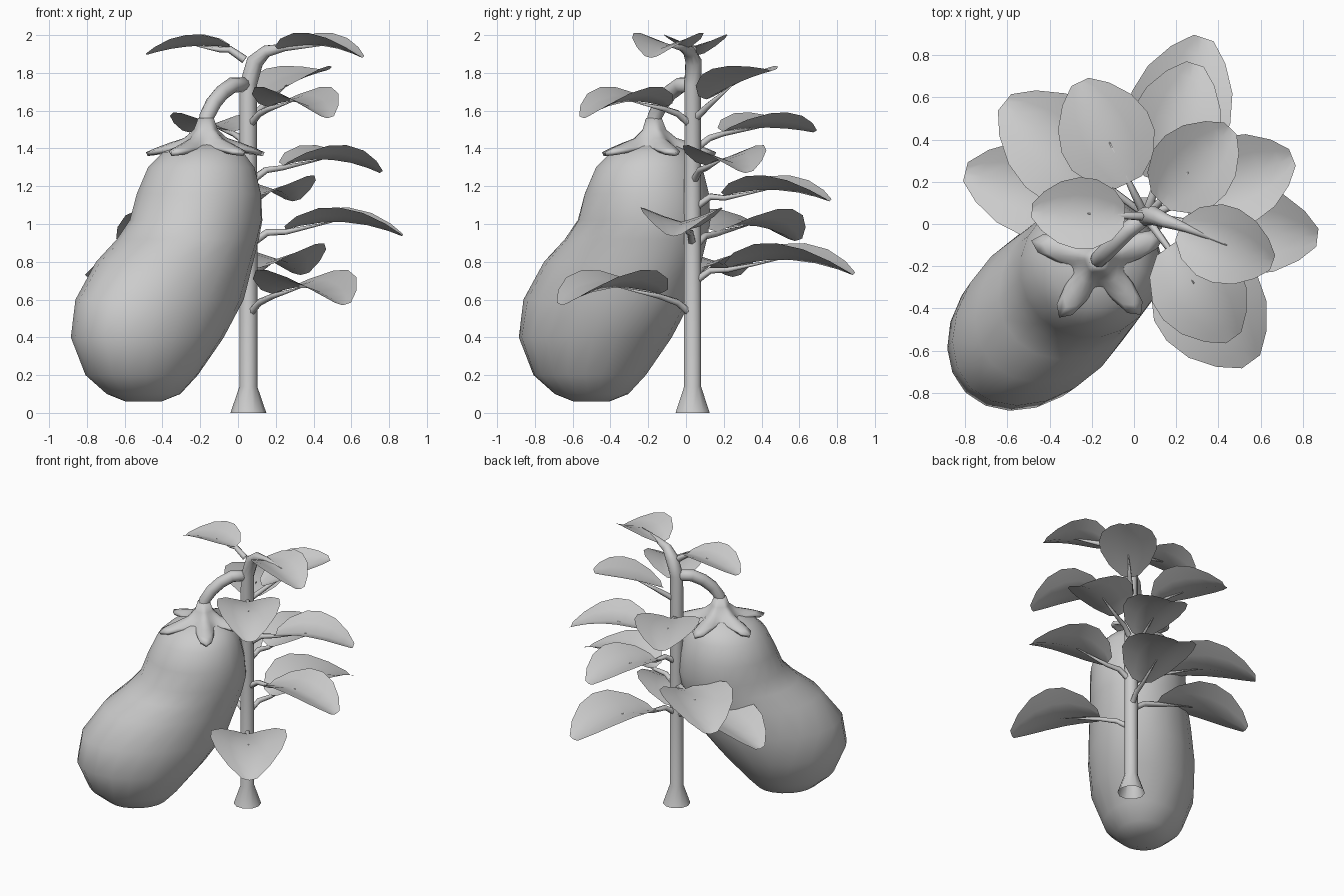
import bpy, bmesh, math
from mathutils import Vector

cube = bpy.data.objects.get("Cube")
if cube:
    bpy.data.objects.remove(cube, do_unlink=True)

grey = bpy.data.materials.new("plain_grey")
grey.use_nodes = True
grey.diffuse_color = (0.6, 0.6, 0.6, 1)
grey.node_tree.nodes["Principled BSDF"].inputs["Base Color"].default_value = (0.6, 0.6, 0.6, 1)

STEM = Vector((0.055, 0.035, 0))


def finish(name, bm, recalc=True):
    if recalc:
        bmesh.ops.recalc_face_normals(bm, faces=bm.faces)
    mesh = bpy.data.meshes.new(name)
    bm.to_mesh(mesh)
    bm.free()
    mesh.materials.append(grey)
    for p in mesh.polygons:
        p.use_smooth = True
    ob = bpy.data.objects.new(name, mesh)
    bpy.context.collection.objects.link(ob)
    return ob


def loft(name, rings, closed=True, cap_start=False, cap_end=False, recalc=True):
    """Skin a list of equal-length point rings."""
    bm = bmesh.new()
    vs = [[bm.verts.new(p) for p in ring] for ring in rings]
    n = len(vs[0])
    for a, b in zip(vs, vs[1:]):
        for i in range(n if closed else n - 1):
            j = (i + 1) % n
            bm.faces.new((a[i], a[j], b[j], b[i]))
    if cap_start:
        bm.faces.new(vs[0])
    if cap_end:
        bm.faces.new(vs[-1])
    return finish(name, bm, recalc)


def tube(name, path, radii, sides=10, cap_end=True):
    """Tapered tube along a path of points."""
    pts = [Vector(p) for p in path]
    rings = []
    u = Vector((1, 0, 0))
    if abs((pts[1] - pts[0]).normalized().x) > 0.9:
        u = Vector((0, 1, 0))
    for i, (p, r) in enumerate(zip(pts, radii)):
        t = (pts[min(i + 1, len(pts) - 1)] - pts[max(i - 1, 0)]).normalized()
        u = (u - t * u.dot(t)).normalized()
        v = t.cross(u)
        angles = [math.tau * k / sides for k in range(sides)]
        rings.append([p + r * (u * math.cos(a) + v * math.sin(a)) for a in angles])
    return loft(name, rings, cap_end=cap_end)


# Main stem, flared and open at the foot, bending over at the top
tube("main_stem",
     [(0.055, 0.035, 0), (0.055, 0.035, 0.14), (0.055, 0.035, 1.0), (0.055, 0.035, 1.74),
      (0.09, 0.04, 1.86), (0.15, 0.015, 1.915), (0.25, -0.02, 1.935), (0.44, -0.1, 1.945)],
     [0.095, 0.047, 0.047, 0.046, 0.045, 0.033, 0.02, 0.003])

# Fruit: horizontal ellipses (height, diagonal offset, long radius, short radius)
SLICES = [(0.06, -0.5, 0.1, 0.09), (0.1, -0.5, 0.21, 0.18), (0.2, -0.51, 0.32, 0.275),
          (0.4, -0.48, 0.45, 0.355), (0.6, -0.415, 0.51, 0.37), (0.8, -0.335, 0.47, 0.355),
          (0.92, -0.265, 0.41, 0.34), (1.02, -0.222, 0.37, 0.335), (1.16, -0.207, 0.335, 0.33),
          (1.3, -0.195, 0.285, 0.285), (1.38, -0.185, 0.215, 0.215), (1.43, -0.17, 0.1, 0.1)]
along = Vector((1, 1, 0)).normalized()
across = Vector((-1, 1, 0)).normalized()
SIDES = 20
rings = []
for z, c, a, w in SLICES:
    turns = [math.tau * k / SIDES for k in range(SIDES)]
    rings.append([Vector((c, c, z)) + along * a * math.cos(t) + across * w * math.sin(t)
                  for t in turns])
loft("fruit", rings, cap_start=True, cap_end=True)

# Calyx: five-pointed star (valley radius, tip radius, valley height, tip height)
STAR = [(0.042, 0.042, 1.56, 1.56), (0.06, 0.065, 1.5, 1.5), (0.1, 0.12, 1.45, 1.455),
        (0.125, 0.2, 1.42, 1.43), (0.13, 0.27, 1.41, 1.405), (0.13, 0.33, 1.405, 1.38)]
rings = []
for r0, r1, z0, z1 in STAR:
    ring = []
    for k in range(40):
        t = math.tau * k / 40
        f = (0.5 + 0.5 * math.cos(5 * t)) ** 1.5
        r, z = r0 + (r1 - r0) * f, z0 + (z1 - z0) * f
        t += math.radians(20)
        ring.append((-0.17 + r * math.cos(t), -0.17 + r * math.sin(t), z))
    rings.append(ring)
calyx = loft("calyx", rings)
solid = calyx.modifiers.new("thickness", "SOLIDIFY")
solid.thickness = 0.022

# Curved stalk joining the fruit to the stem
tube("fruit_stalk",
     [(-0.17, -0.17, 1.5), (-0.165, -0.165, 1.57), (-0.13, -0.13, 1.64), (-0.085, -0.085, 1.695),
      (-0.03, -0.03, 1.735), (0.055, 0.035, 1.74)],
     [0.042, 0.04, 0.042, 0.042, 0.042, 0.038])

# Half outline of a leaf: (fraction of length, fraction of half width)
OUTLINE = [(0, 0.3), (0.12, 0.7), (0.32, 0.97), (0.5, 1), (0.7, 0.86), (0.88, 0.55), (1, 0.2)]


def leaf(name, angle, base, tip, width, heights, stalk_z=None, origin=STEM):
    """Single-layer leaf, folded up along the midrib, with a stalk under it."""
    a = math.radians(angle)
    out = Vector((math.cos(a), math.sin(a), 0))
    side = Vector((-math.sin(a), math.cos(a), 0))
    zb, zm, zt = heights

    def rib(t):
        # quadratic through the base, middle and tip heights
        return (zb * (1 - t) * (1 - 2 * t) + 4 * zm * t * (1 - t) + zt * t * (2 * t - 1))

    rows = []
    for t, w in OUTLINE:
        mid = origin + out * (base + (tip - base) * t) + Vector((0, 0, rib(t)))
        row = []
        for s in (-1, -0.5, 0, 0.5, 1):
            x = s * w
            lift = 0.36 * abs(x) ** 1.2 * width / 2
            row.append(mid + side * x * width / 2 + Vector((0, 0, lift)))
        rows.append(row)
    loft(name, rows, closed=False, recalc=False)
    if stalk_z is not None:
        end = base + (tip - base) * 0.4
        path = [origin + out * r + Vector((0, 0, z)) for r, z in
                ((0.02, stalk_z), (0.1, stalk_z + 0.055), (max(base, 0.15), zb - 0.012),
                 (end, rib(0.4)))]
        tube(name + "_stalk", path, [0.022, 0.019, 0.015, 0.003], sides=6)


# (name, angle, base radius, tip radius, width, rib heights, stalk height)
LEAVES = [
    ("low_front_leaf", -54, 0.22, 0.85, 0.53, (0.63, 0.66, 0.57), 0.53),
    ("low_back_leaf", 72, 0.2, 0.89, 0.49, (0.77, 0.81, 0.73), 0.7),
    ("low_side_leaf", 166, 0.2, 0.88, 0.46, (0.77, 0.8, 0.72), 0.68),
    ("middle_side_leaf", -7, 0.2, 0.82, 0.43, (0.97, 1.01, 0.935), 0.9),
    ("middle_rear_leaf", 141, 0.2, 0.86, 0.5, (0.96, 0.99, 0.91), 0.88),
    ("middle_back_leaf", 72, 0.18, 0.76, 0.43, (1.15, 1.18, 1.12), 1.09),
    ("upper_side_leaf", 22, 0.2, 0.75, 0.43, (1.31, 1.34, 1.27), 1.23),
    ("upper_rear_leaf", 116, 0.18, 0.71, 0.45, (1.49, 1.51, 1.485), 1.4),
    ("upper_front_leaf", -54, 0.18, 0.71, 0.44, (1.62, 1.645, 1.56), 1.53),
    ("high_back_leaf", 46, 0.1, 0.58, 0.4, (1.66, 1.75, 1.81), 1.56),
    ("top_side_leaf", 177, 0.1, 0.54, 0.34, (1.935, 1.94, 1.895), 1.87),
]
for spec in LEAVES:
    leaf(*spec)

# Tip leaf carried by the bent end of the main stem
leaf("tip_leaf", -20, 0.17, 0.64, 0.37, (1.925, 1.945, 1.88))
